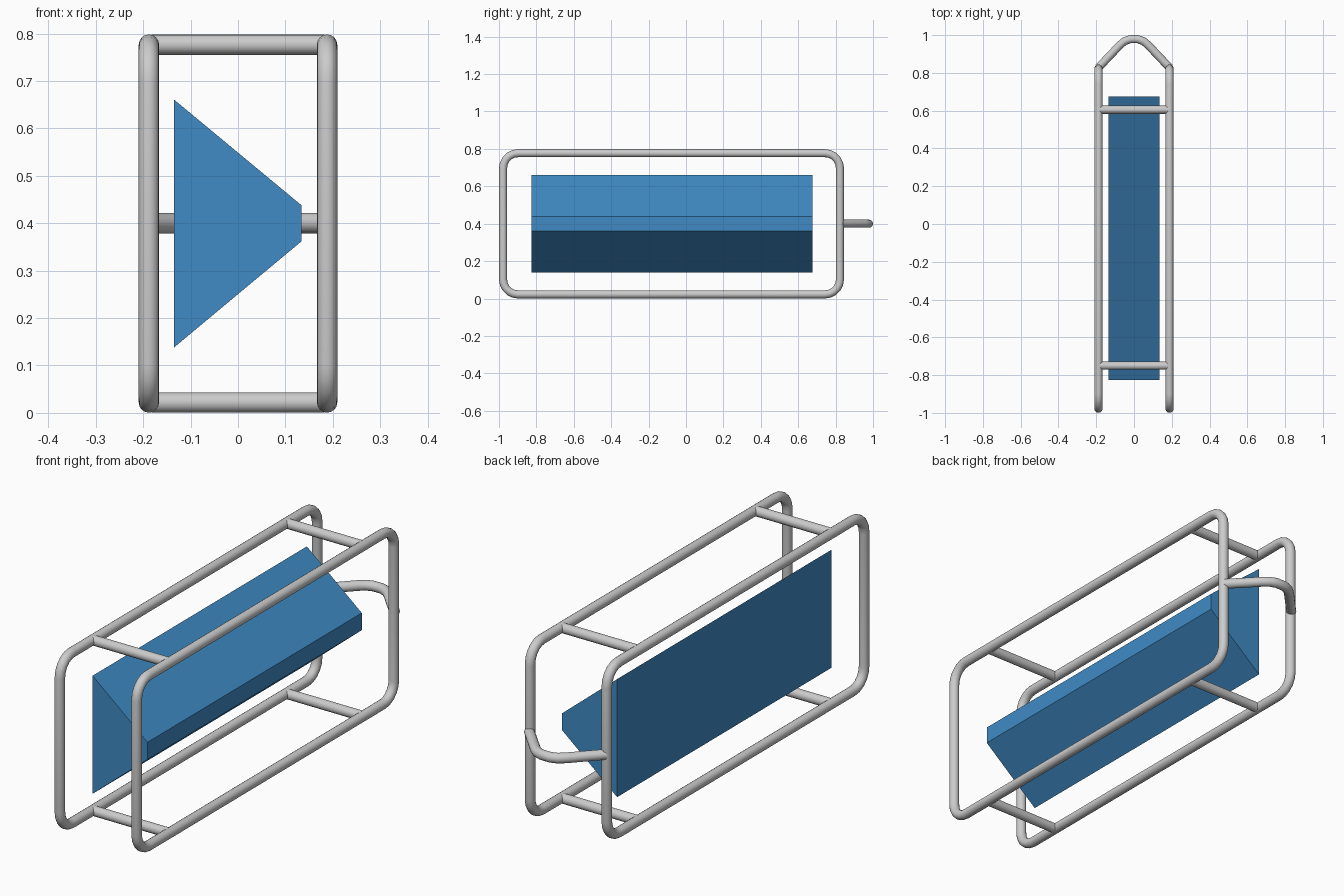
import bpy, bmesh
from math import sin, cos, pi

if "Cube" in bpy.data.objects:
    bpy.data.objects.remove(bpy.data.objects["Cube"])

R = 0.0215           # tube radius
FX = 0.188           # frame offset from centre
Z0, Z1 = 0.022, 0.777
Y0, Y1 = -0.978, 0.823


def tube(name, pts, cyclic=False):
    """Round tube swept along a point path."""
    cu = bpy.data.curves.new(name, 'CURVE')
    cu.dimensions = '3D'
    cu.bevel_depth = R
    cu.bevel_resolution = 6
    cu.use_fill_caps = not cyclic
    sp = cu.splines.new('POLY')
    sp.points.add(len(pts) - 1)
    for p, co in zip(sp.points, pts):
        p.co = (*co, 1)
    sp.use_cyclic_u = cyclic
    ob = bpy.data.objects.new(name, cu)
    bpy.context.collection.objects.link(ob)
    bpy.ops.object.select_all(action='DESELECT')
    ob.select_set(True)
    bpy.context.view_layer.objects.active = ob
    bpy.ops.object.convert(target='MESH')
    bpy.ops.object.shade_smooth_by_angle(angle=0.7)
    return bpy.context.object


def rounded_loop(x, r=0.08, n=5):
    """Rounded rectangle path in the YZ plane."""
    corners = [(Y1 - r, Z1 - r), (Y0 + r, Z1 - r), (Y0 + r, Z0 + r), (Y1 - r, Z0 + r)]
    return [(x, cy + r * cos(a), cz + r * sin(a))
            for i, (cy, cz) in enumerate(corners)
            for a in [(i + k / n) * pi / 2 for k in range(n + 1)]]


# Side frames
for side, x in (("left", -FX), ("right", FX)):
    tube(f"{side}_frame", rounded_loop(x), True)

# Cross bars joining the frames
for end, y in (("front", -0.75), ("back", 0.605)):
    for level, z in (("lower", Z0), ("upper", Z1)):
        tube(f"{end}_{level}_crossbar", [(-FX + 0.005, y, z), (FX - 0.005, y, z)])

# Bent handle at the back
half = [(-FX, 0.828), (-0.075, 0.947), (-0.05, 0.968), (-0.02, 0.9785)]
path = half + [(-x, y) for x, y in reversed(half)]
tube("handle", [(x, y, 0.4) for x, y in path])

# Tapered block held inside the frame
profile = [(-0.135, 0.138), (0.134, 0.362), (0.134, 0.438), (-0.135, 0.661)]
bm = bmesh.new()
face = bm.faces.new([bm.verts.new((x, -0.825, z)) for x, z in profile])
ext = bmesh.ops.extrude_face_region(bm, geom=[face], use_keep_orig=True)
bmesh.ops.translate(bm, vec=(0, 1.5, 0),
                    verts=[v for v in ext["geom"] if isinstance(v, bmesh.types.BMVert)])
bmesh.ops.recalc_face_normals(bm, faces=bm.faces)
mesh = bpy.data.meshes.new("tapered_block")
bm.to_mesh(mesh)
bm.free()
block = bpy.data.objects.new("tapered_block", mesh)
bpy.context.collection.objects.link(block)
blue = bpy.data.materials.new("blue")
blue.diffuse_color = (0.05, 0.26, 0.56, 1)
blue.use_nodes = True
blue.node_tree.nodes["Principled BSDF"].inputs["Base Color"].default_value = blue.diffuse_color
mesh.materials.append(blue)
